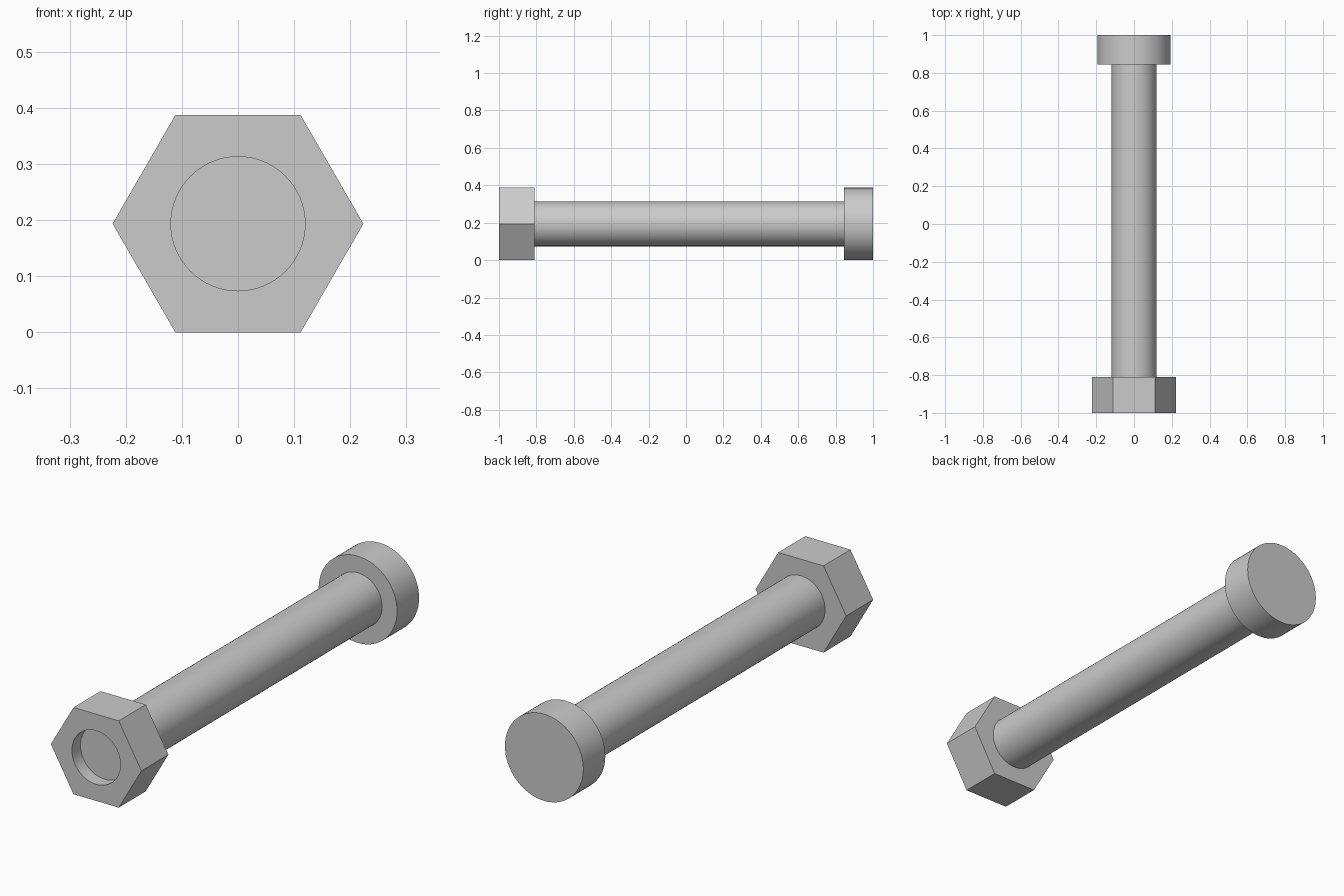
import bpy
import math

cube = bpy.data.objects.get("Cube")
if cube:
    bpy.data.objects.remove(cube, do_unlink=True)

AXIS_Z = 0.1935      # height of the bolt axis
SHAFT_R = 0.1195

steel = bpy.data.materials.new("grey_steel")
steel.use_nodes = True
GREY = (0.6, 0.6, 0.6, 1)
steel.diffuse_color = GREY
steel.node_tree.nodes["Principled BSDF"].inputs["Base Color"].default_value = GREY


def rod(name, radius, y0, y1, sides, turn=0):
    """Prism along y from y0 to y1, centred on the bolt axis."""
    bpy.ops.mesh.primitive_cylinder_add(
        vertices=sides, radius=radius, depth=y1 - y0,
        location=(0, (y0 + y1) / 2, AXIS_Z), rotation=(math.pi / 2, 0, turn))
    obj = bpy.context.object
    obj.name = obj.data.name = name
    bpy.ops.object.transform_apply(location=False, rotation=True, scale=False)
    obj.data.materials.append(steel)
    return obj


def smooth(obj):
    bpy.ops.object.select_all(action="DESELECT")
    obj.select_set(True)
    bpy.context.view_layer.objects.active = obj
    bpy.ops.object.shade_smooth_by_angle(angle=math.radians(30))


# Round head and shaft; the shaft stops short of the nut's front face
smooth(rod("round_head", AXIS_Z, 0.845, 1, 64))
smooth(rod("shaft", SHAFT_R, -0.94, 0.845, 64))

# Hexagonal nut with a through hole, flat sides at top and bottom
nut = rod("hex_nut", AXIS_Z / math.cos(math.pi / 6), -1, -0.81, 6)
nut.rotation_euler.y = math.pi / 6
bpy.ops.object.transform_apply(location=False, rotation=True, scale=False)

cutter = rod("hole_cutter", SHAFT_R, -1.1, -0.7, 64)
cutter.hide_render = True
cutter.hide_viewport = True

hole = nut.modifiers.new("hole", "BOOLEAN")
hole.operation = "DIFFERENCE"
hole.solver = "EXACT"
hole.object = cutter
smooth(nut)
